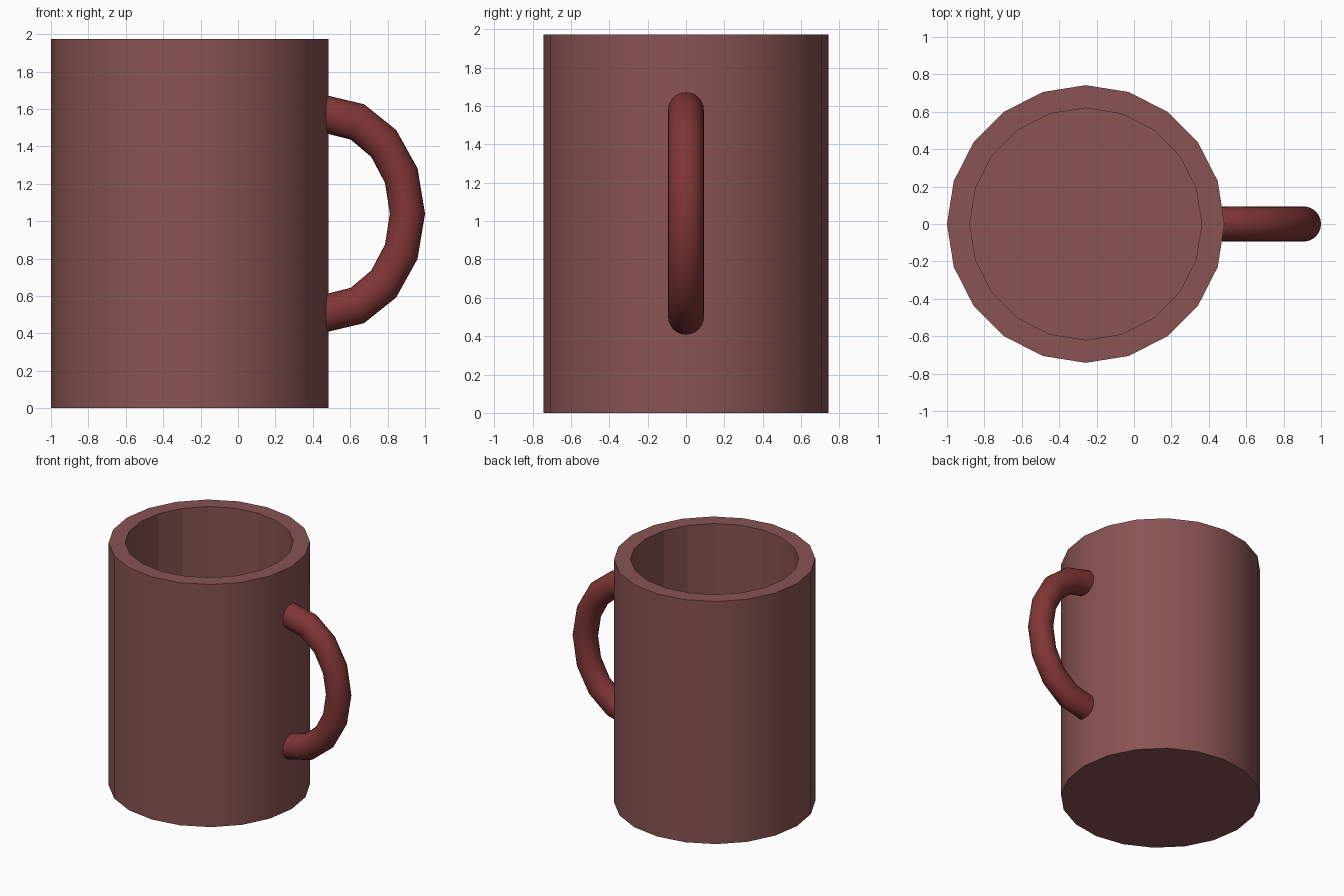
import bpy, bmesh
from math import sin, cos, pi

if "Cube" in bpy.data.objects:
    bpy.data.objects.remove(bpy.data.objects["Cube"])

def material(name, rgb):
    m = bpy.data.materials.new(name)
    m.diffuse_color = (*rgb, 1)
    m.use_nodes = True
    m.node_tree.nodes["Principled BSDF"].inputs["Base Color"].default_value = m.diffuse_color
    return m

def build(name, rings, mat, flat_spans=()):
    """Bridge equal-sized vertex rings and cap both ends."""
    bm = bmesh.new()
    loops = [[bm.verts.new(p) for p in ring] for ring in rings]
    n = len(loops[0])
    for k, (a, b) in enumerate(zip(loops, loops[1:])):
        for i in range(n):
            j = (i + 1) % n
            f = bm.faces.new((a[i], a[j], b[j], b[i]))
            f.smooth = k not in flat_spans
    bm.faces.new(loops[0])
    bm.faces.new(loops[-1])
    bmesh.ops.recalc_face_normals(bm, faces=bm.faces)
    for e in bm.edges:
        if len(e.link_faces) == 2 and e.calc_face_angle() > 0.8:
            e.smooth = False
    me = bpy.data.meshes.new(name)
    bm.to_mesh(me)
    bm.free()
    me.materials.append(mat)
    ob = bpy.data.objects.new(name, me)
    bpy.context.collection.objects.link(ob)
    return ob

# Hollow 20-sided cup: outer wall, rim, faceted inner wall, floor
CX, SIDES = -0.258, 20
profile = [(0.742, 0), (0.742, 0.1), (0.742, 1.973), (0.62, 1.973), (0.62, 0.1)]
cup_rings = [[(CX + r * cos(2 * pi * i / SIDES), r * sin(2 * pi * i / SIDES), z)
              for i in range(SIDES)] for r, z in profile]
build("cup_body", cup_rings, material("cup_clay", (0.25, 0.088, 0.086)), flat_spans=(2, 3))

# Handle: half of a 16-segment ring, stretched upwards, ends sunk into the wall
HX, HZ, TUBE = 0.473, 1.04, 24

def handle_ring(a, dx=0):
    ring = []
    for i in range(TUBE):
        t = 2 * pi * i / TUBE
        ring.append((HX + dx + (0.433 + 0.094 * cos(t)) * cos(a),
                     0.094 * sin(t),
                     HZ + (0.531 + 0.102 * cos(t)) * sin(a)))
    return ring

angles = [-pi / 2 + k * pi / 8 for k in range(9)]
handle_rings = ([handle_ring(-pi / 2, -0.03)] + [handle_ring(a) for a in angles]
                + [handle_ring(pi / 2, -0.03)])
build("handle", handle_rings, material("handle_clay", (0.22, 0.036, 0.036)))
